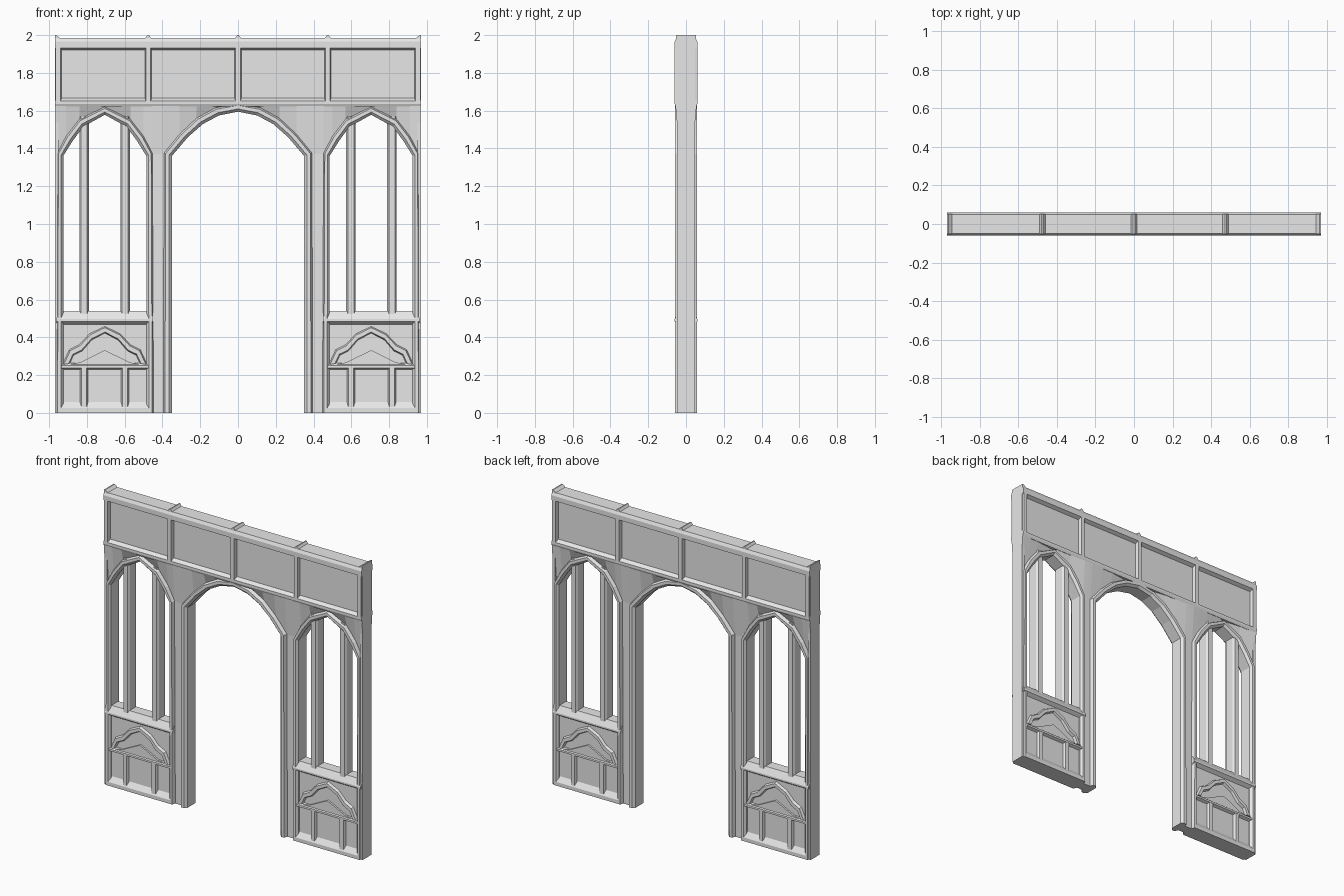
import bpy, bmesh

if "Cube" in bpy.data.objects:
    bpy.data.objects.remove(bpy.data.objects["Cube"])

stone = bpy.data.materials.new("pale_grey_stone")
stone.diffuse_color = (0.8, 0.8, 0.8, 1)
stone.use_nodes = True
stone.node_tree.nodes["Principled BSDF"].inputs["Base Color"].default_value = stone.diffuse_color


def finish(name, bm, mirror):
    bmesh.ops.recalc_face_normals(bm, faces=bm.faces)
    me = bpy.data.meshes.new(name)
    bm.to_mesh(me)
    bm.free()
    me.materials.append(stone)
    ob = bpy.data.objects.new(name, me)
    bpy.context.collection.objects.link(ob)
    if mirror:
        mod = ob.modifiers.new("mirror", 'MIRROR')
        mod.use_mirror_merge = False
    return ob


def loft(name, rings, mirror=False):
    """Skin closed rings of 3D points and cap both ends."""
    bm = bmesh.new()
    rows = [[bm.verts.new(p) for p in r] for r in rings]
    n = len(rows[0])
    for a, b in zip(rows, rows[1:]):
        for i in range(n):
            j = (i + 1) % n
            bm.faces.new((a[i], a[j], b[j], b[i]))
    bm.faces.new(rows[0])
    bm.faces.new(rows[-1])
    return finish(name, bm, mirror)


def prism(name, pts, axis, a, b, mirror=False):
    """Extrude a 2D outline along x (y,z), y (x,z) or z (x,y)."""
    place = {'x': lambda p, t: (t, p[0], p[1]),
             'y': lambda p, t: (p[0], t, p[1]),
             'z': lambda p, t: (p[0], p[1], t)}[axis]
    return loft(name, [[place(p, t) for p in pts] for t in (a, b)], mirror)


def both_faces(half):
    """Front half of a section (first value = depth) mirrored to the back."""
    return [(-y, v) for y, v in half] + [(y, v) for y, v in reversed(half)]


def band(name, inner, outer, half, mirror=False):
    """Moulding between two x,z curves; half = (depth, 0..1 across)."""
    sec = both_faces(half)
    rings = [[(i[0] + (o[0] - i[0]) * t, y, i[1] + (o[1] - i[1]) * t)
              for y, t in sec] for i, o in zip(inner, outer)]
    return loft(name, rings, mirror)


def sym(half, cx=0.0):
    """Left half curve (distance, z), ending at the apex, made whole."""
    return [(cx - d, z) for d, z in half] + [(cx + d, z) for d, z in half[-2::-1]]


def box(name, x0, x1, y, z0, z1, mirror=False):
    return prism(name, [(x0, z0), (x1, z0), (x1, z1), (x0, z1)], 'y', -y, y, mirror)


def post(name, cx, w, flat, yb, yf, z0, z1, mirror=False):
    """Chamfered upright, same on front and back."""
    pts = [(cx - w, -yb), (cx - flat, -yf), (cx + flat, -yf), (cx + w, -yb),
           (cx + w, yb), (cx + flat, yf), (cx - flat, yf), (cx - w, yb)]
    return prism(name, pts, 'z', z0, z1, mirror)


SIDE = -0.705
MOULD = [(0.042, 0), (0.058, 0.35), (0.058, 0.8), (0.036, 1)]

# central archway
mid_in = [(.35, 0), (.35, 1.36), (.265, 1.46), (.185, 1.53), (.1, 1.575), (0, 1.595)]
mid_out = [(.395, 0), (.392, 1.375), (.31, 1.475), (.22, 1.56), (.12, 1.615), (0, 1.636)]
band("central_arch_frame", sym(mid_in), sym(mid_out), MOULD)

# side arches
side_in = [(.22, 0), (.22, 1.36), (.17, 1.44), (.115, 1.515), (0, 1.578)]
side_out = [(.258, 0), (.252, 1.375), (.205, 1.465), (.135, 1.555), (0, 1.62)]
band("side_arch_frame", sym(side_in, SIDE), sym(side_out, SIDE), MOULD, True)

# outer walls and recessed strips between jambs
box("end_wall", -.97, -.95, .048, 0, 1.97, True)
box("jamb_groove", -.455, -.385, .034, 0, 1.42, True)

# sloping spandrels above the arches
low = [(-.97, 1.37)] + sym(side_out[1:], SIDE) + [(-.42, 1.37)] \
    + [(-d, z) for d, z in mid_out[1:]]
band("spandrel", low, [(x, 1.642) for x, z in low], [(.034, 0), (.057, 1)], True)

# frieze
box("frieze_panels", -.965, .965, .036, 1.635, 1.97)
prism("frieze_bottom_rail", both_faces([(.054, 1.622), (.06, 1.635), (.06, 1.652), (.036, 1.667)]),
      'x', -.97, .97)
prism("frieze_top_rail", both_faces([(.036, 1.92), (.06, 1.932), (.06, 1.965), (.05, 1.985)]),
      'x', -.97, .97)
for cx in (-.952, -.475, 0):
    post("frieze_post", cx, .018, .013, .036, .06, 1.64, 1.95, cx < 0)
    peak = -.966 if cx < -.9 else cx
    left = max(-.97, cx - .022)
    prism("top_finial", [(left, 1.95), (cx + .022, 1.975), (peak + .004, 2.0), (peak - .004, 2.0),
                         (left, 1.975)], 'y', -.052, .052, cx < 0)

# window mullions and posts of the lower panels
for cx in (-.815, -.598):
    post("window_mullion", cx, .025, .016, .032, .045, .52, 1.57, True)
    post("lower_panel_post", cx, .022, .014, .034, .053, .02, .245, True)

# lower panelling
box("lower_panel", -.95, -.46, .035, 0, .5, True)
prism("window_sill", both_faces([(.034, .468), (.06, .485), (.06, .497), (.036, .54)]),
      'x', -.962, -.45, True)
prism("panel_mid_rail", both_faces([(.034, .228), (.054, .237), (.054, .25), (.034, .266)]),
      'x', -.95, -.46, True)
prism("panel_base", both_faces([(.058, 0), (.058, .025), (.034, .06)]),
      'x', -.95, -.46, True)

# pointed tracery
ogee_in = [(.185, .262), (.165, .305), (.12, .327), (.07, .385), (0, .422)]
ogee_out = [(.225, .255), (.188, .335), (.135, .362), (.08, .42), (0, .458)]
band("tracery_arch", sym(ogee_in, SIDE), sym(ogee_out, SIDE),
     [(.034, 0), (.053, .18), (.053, .8), (.034, 1)], True)
hill = sym([(.19, .255), (.13, .268), (.07, .298), (0, .332)], SIDE)
prism("tracery_hill", hill, 'y', -.047, .047, True)
